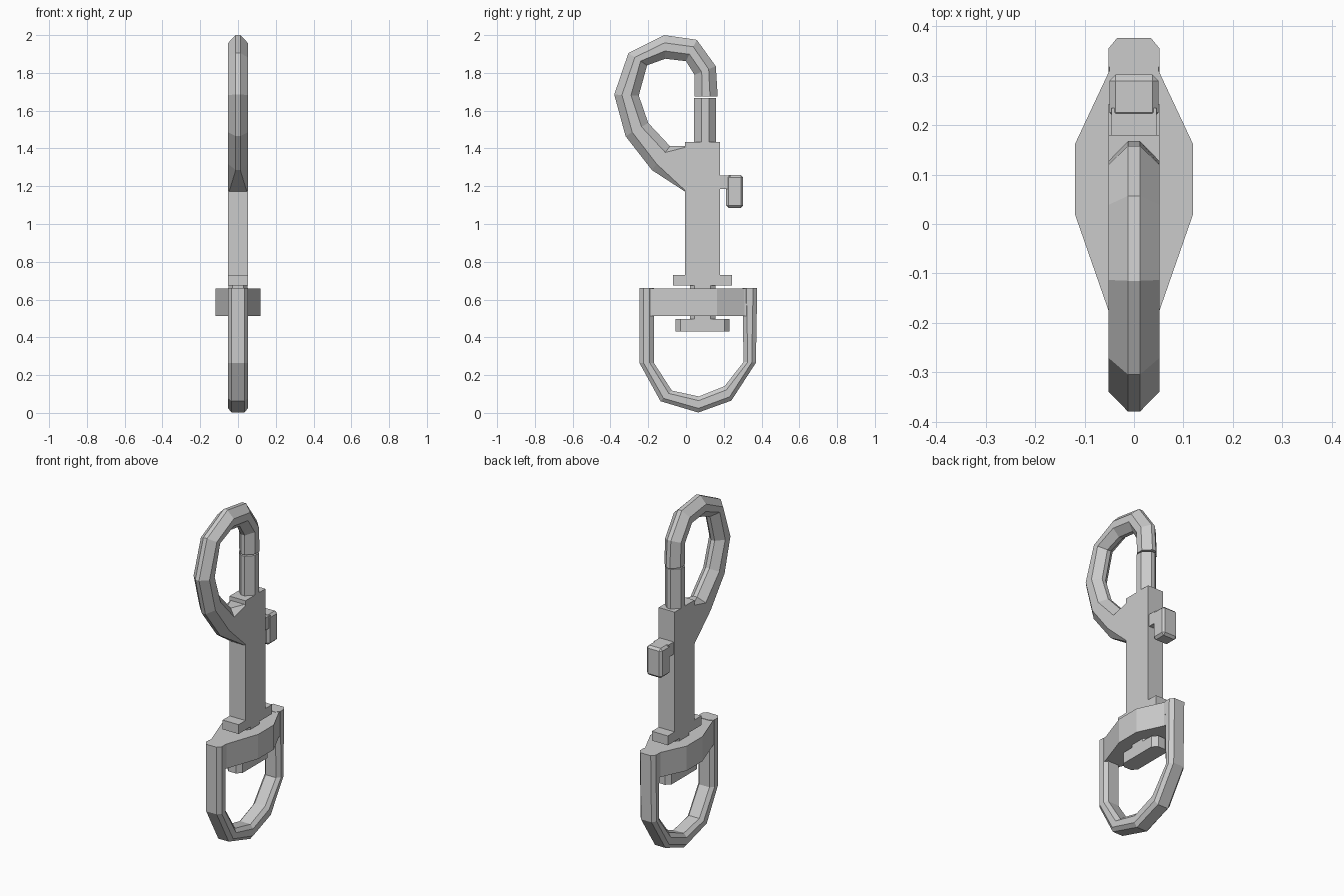
import bpy, bmesh
from mathutils import Vector

if "Cube" in bpy.data.objects:
    bpy.data.objects.remove(bpy.data.objects["Cube"])

W = 0.052  # half thickness of the whole clip


def finish(name, bm):
    bmesh.ops.recalc_face_normals(bm, faces=bm.faces)
    me = bpy.data.meshes.new(name)
    bm.to_mesh(me)
    bm.free()
    ob = bpy.data.objects.new(name, me)
    bpy.context.collection.objects.link(ob)
    return ob


def bar(name, outer, inner, chamfer, flat, plain_end=False):
    """Eight-sided bar running between an outer and an inner line in the YZ plane."""
    bm = bmesh.new()
    rings = []
    for i, (o, n) in enumerate(zip(outer, inner)):
        o, n = Vector(o), Vector(n)
        d = (n - o).normalized()
        c, f = chamfer, flat
        if plain_end and i == len(outer) - 1:
            c, f = 0.004, W - 0.003
        a, b = o + d * c, n - d * c
        sec = [(f, o), (W, a), (W, b), (f, n), (-f, n), (-W, b), (-W, a), (-f, o)]
        rings.append([bm.verts.new((x, p.x, p.y)) for x, p in sec])
    for r, s in zip(rings, rings[1:]):
        for k in range(8):
            bm.faces.new((r[k], r[(k + 1) % 8], s[(k + 1) % 8], s[k]))
    bm.faces.new(rings[0])
    bm.faces.new(rings[-1])
    return finish(name, bm)


def slab(name, outline, z0, z1):
    """Outline in XY raised from z0 to z1."""
    bm = bmesh.new()
    lo = [bm.verts.new((x, y, z0)) for x, y in outline]
    hi = [bm.verts.new((x, y, z1)) for x, y in outline]
    bm.faces.new(lo)
    bm.faces.new(hi)
    n = len(outline)
    for k in range(n):
        bm.faces.new((lo[k], lo[(k + 1) % n], hi[(k + 1) % n], hi[k]))
    return finish(name, bm)


def box(name, x, y0, y1, z0, z1, bevel=0):
    ob = slab(name, [(-x, y0), (x, y0), (x, y1), (-x, y1)], z0, z1)
    if bevel:
        m = ob.modifiers.new("bevel", 'BEVEL')
        m.width, m.segments = bevel, 1
    return ob


def octagon(x, y0, y1, cx, cy):
    """Rectangle with cut corners."""
    return [(x - cx, y0), (x, y0 + cy), (x, y1 - cy), (x - cx, y1),
            (cx - x, y1), (-x, y1 - cy), (-x, y0 + cy), (cx - x, y0)]


# Hook, running from the tip round to the body
hook_out = [(.168, 1.675), (.158, 1.835), (.057, 1.975), (-.115, 2.0), (-.305, 1.905),
            (-.38, 1.685), (-.32, 1.465), (-.18, 1.285), (.005, 1.165)]
hook_in = [(.045, 1.675), (.045, 1.79), (0, 1.862), (-.11, 1.875), (-.206, 1.84),
           (-.25, 1.68), (-.2, 1.535), (-.085, 1.412), (.005, 1.412)]
bar("hook", hook_out, hook_in, .041, .012, plain_end=True)

# Body barrel, its short rise beside the hook, and the collar
box("body", W, -.005, .18, .70, 1.435)
box("collar", W, -.069, .243, .675, .73)

# Sliding bolt that closes the hook
slab("bolt", octagon(W, .043, .16, W - .012, .039), 1.40, 1.668)

# Thumb trigger on the back
box("trigger_arm", .046, .17, .235, 1.185, 1.258)
box("trigger_knob", .05, .213, .303, 1.085, 1.26, bevel=.013)

# Swivel: stem, bridge and rivet head
slab("swivel_stem", octagon(.05, .02, .155, .02, .025), .45, .70)
slab("swivel_bridge", [(-.05, -.225), (.05, -.225), (.05, -.18), (.119, .018), (.119, .163),
                       (.05, .31), (.05, .35), (-.05, .35), (-.05, .31),
                       (-.119, .163), (-.119, .018), (-.05, -.18)], .513, .658)
slab("rivet_head", octagon(.05, -.055, .23, .026, .026), .43, .497)

# Strap loop
loop_out = [(-.247, .66), (-.247, .265), (-.135, .062), (.065, .002),
            (.24, .065), (.37, .265), (.377, .66)]
loop_in = [(-.17, .66), (-.17, .265), (-.075, .118), (.068, .087),
           (.205, .142), (.305, .27), (.298, .66)]
bar("strap_loop", loop_out, loop_in, .022, .034)
